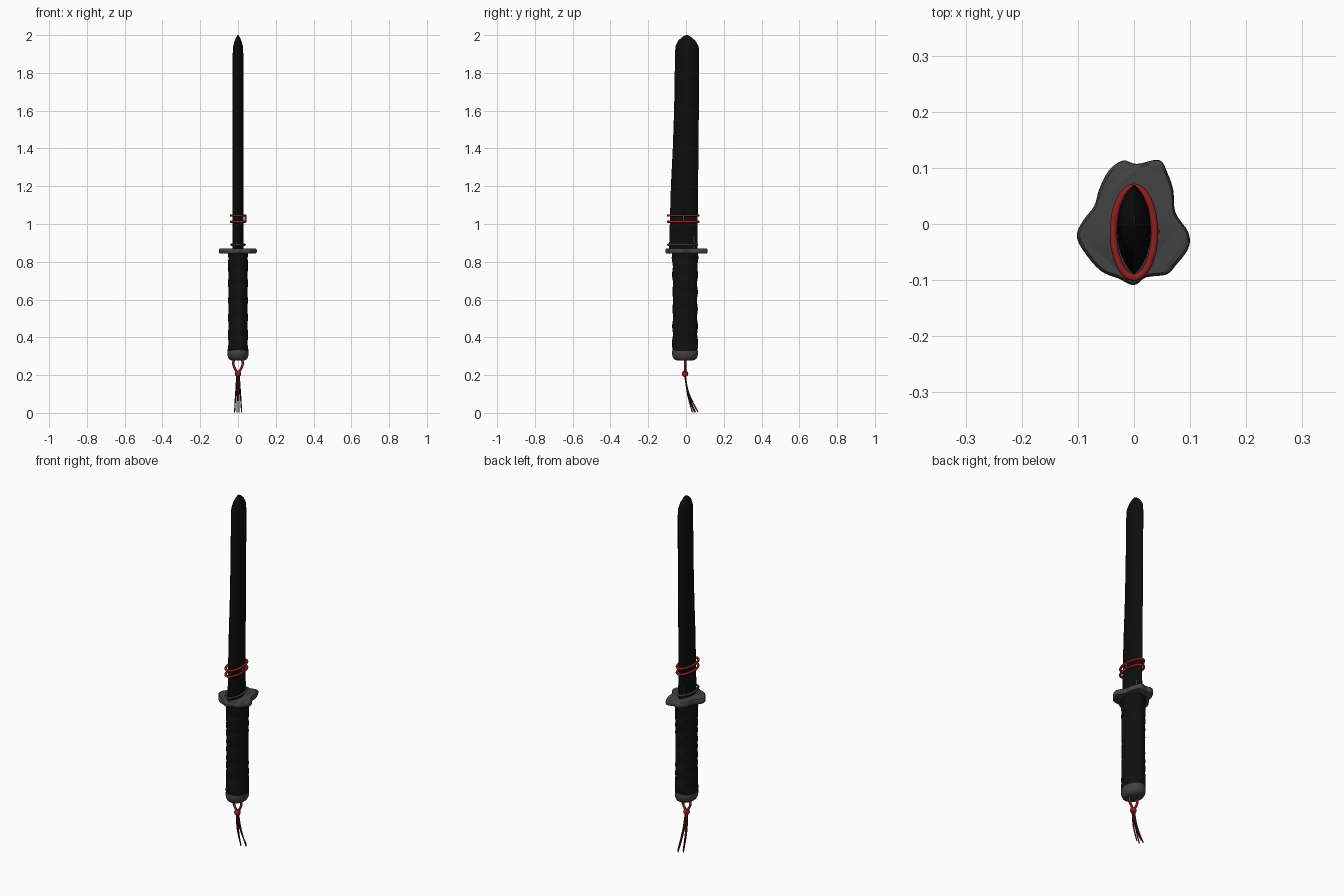
import bpy, bmesh, math
from mathutils import Vector

cube = bpy.data.objects.get("Cube")
if cube:
    bpy.data.objects.remove(cube, do_unlink=True)


def material(name, rgb, rough=0.6):
    m = bpy.data.materials.new(name)
    m.use_nodes = True
    m.diffuse_color = (*rgb, 1)
    bsdf = m.node_tree.nodes["Principled BSDF"]
    bsdf.inputs["Base Color"].default_value = (*rgb, 1)
    bsdf.inputs["Roughness"].default_value = rough
    return m


BLACK = material("scabbard black", (0.004, 0.004, 0.004))
WRAP = material("wrap black", (0.005, 0.005, 0.005))
GREY = material("dark iron grey", (0.055, 0.055, 0.055))
RED = material("cord red", (0.27, 0.014, 0.016))
DARK_RED = material("tassel dark red", (0.10, 0.008, 0.010))
TAU = 2 * math.pi


def finish(bm, name, mat, angle=40):
    bmesh.ops.recalc_face_normals(bm, faces=bm.faces)
    me = bpy.data.meshes.new(name)
    bm.to_mesh(me)
    bm.free()
    ob = bpy.data.objects.new(name, me)
    bpy.context.collection.objects.link(ob)
    me.materials.append(mat)
    bpy.ops.object.select_all(action="DESELECT")
    ob.select_set(True)
    bpy.context.view_layer.objects.active = ob
    bpy.ops.object.shade_smooth_by_angle(angle=math.radians(angle))
    return ob


def loft(name, rings, mat, angle=40):
    """Skin a list of equal-length point rings and cap both ends."""
    bm = bmesh.new()
    rows = [[bm.verts.new(p) for p in ring] for ring in rings]
    n = len(rows[0])
    for a, b in zip(rows, rows[1:]):
        for i in range(n):
            j = (i + 1) % n
            bm.faces.new((a[i], a[j], b[j], b[i]))
    bm.faces.new(rows[0])
    bm.faces.new(rows[-1])
    return finish(bm, name, mat, angle)


def ellipse(cy, rx, ry, z, n=48):
    return [(rx * math.cos(TAU * i / n), cy + ry * math.sin(TAU * i / n), z) for i in range(n)]


def lens(y0, y1, half, z, n=16):
    """Pointed oval between the front edge y0 and the back edge y1."""
    ring = []
    for side in (1, -1):
        for i in range(n):
            t = -math.cos(math.pi * i / n) * side
            ring.append((side * half * (1 - t * t) ** 0.8,
                         (y0 + y1) / 2 + t * (y1 - y0) / 2, z))
    return ring


def tube(name, points, radius, mat, closed=False, tip=1.0):
    cu = bpy.data.curves.new(name, "CURVE")
    cu.dimensions = "3D"
    cu.bevel_depth = radius
    cu.bevel_resolution = 2
    cu.resolution_u = 6
    cu.use_fill_caps = True
    sp = cu.splines.new("NURBS")
    sp.points.add(len(points) - 1)
    for i, (pt, p) in enumerate(zip(sp.points, points)):
        pt.co = (*p, 1)
        pt.radius = 1 + (tip - 1) * i / (len(points) - 1)
    sp.order_u = 3
    sp.use_cyclic_u = closed
    sp.use_endpoint_u = not closed
    cu.materials.append(mat)
    ob = bpy.data.objects.new(name, cu)
    bpy.context.collection.objects.link(ob)
    return ob


# Scabbard: lens sections (z, front edge, back edge, half thickness)
sections = [(0.86, -0.090, 0.060, 0.030), (1.2, -0.080, 0.064, 0.030),
            (1.4, -0.070, 0.066, 0.029), (1.6, -0.063, 0.068, 0.029),
            (1.9, -0.058, 0.070, 0.028), (1.94, -0.056, 0.067, 0.026),
            (1.97, -0.042, 0.050, 0.018), (1.99, -0.020, 0.027, 0.009),
            (2.0, -0.002, 0.010, 0.003)]
loft("scabbard", [lens(a, b, h, z) for z, a, b, h in sections], BLACK)

# Red cord turns and the grey collar around the scabbard
for name, z, cy, rx, ry, r, mat in (
        ("lower_cord", 1.012, -0.015, 0.037, 0.081, 0.0065, RED),
        ("upper_cord", 1.045, -0.015, 0.037, 0.081, 0.0065, RED),
        ("collar", 0.89, -0.018, 0.036, 0.078, 0.0055, GREY)):
    tube(name, ellipse(cy, rx, ry, z, 24), r, mat, closed=True)

# Small cord link and rear clip
tube("cord_link", [(0.038, -0.013, 1.012), (0.042, -0.013, 1.03), (0.038, -0.013, 1.045)],
     0.006, RED)
clip = [(s * 0.019, 0.042 + d, 0) for s, d in ((-1, -0.003), (1, -0.003), (1, 0.003), (-1, 0.003))]
loft("rear_clip", [[(x * w, y, z) for x, y, _ in clip]
                   for z, w in ((0.865, 1), (0.93, 1), (0.95, 0.6))], GREY, 30)

# Guard: lobed plate with softened rims
outline = [(-0.02, 0.113), (0.005, 0.107), (0.045, 0.114), (0.06, 0.09), (0.07, 0.06),
           (0.074, 0.02), (0.097, -0.015), (0.097, -0.043), (0.075, -0.073), (0.058, -0.09),
           (0.022, -0.095), (0, -0.109), (-0.028, -0.097), (-0.06, -0.083), (-0.09, -0.048),
           (-0.102, -0.02), (-0.09, 0.007), (-0.071, 0.032), (-0.062, 0.062), (-0.045, 0.095)]


def smooth_closed(pts, steps=4):
    """Closed Catmull-Rom curve through the points."""
    out, n = [], len(pts)
    for i in range(n):
        a, b, c, d = (Vector(pts[(i + k) % n]) for k in (-1, 0, 1, 2))
        for s in range(steps):
            t = s / steps
            out.append(0.5 * (2 * b + (c - a) * t + (2 * a - 5 * b + 4 * c - d) * t * t
                              + (3 * b - a - 3 * c + d) * t ** 3))
    return out


rim = smooth_closed(outline)
loft("guard", [[(p.x * s, p.y * s, z) for p in rim]
               for z, s in ((0.843, 0.95), (0.848, 0.99), (0.857, 1), (0.866, 0.99), (0.871, 0.95))],
     GREY, 50)

# Grip: crossing wrap ridges swell an oval column
rings = []
for k in range(79):
    z = 0.325 + 0.52 * k / 78
    ring = []
    for i in range(48):
        a = TAU * i / 48
        phase = TAU * (z - 0.325) / 0.09
        swell = max(math.cos(phase + 2 * a), math.cos(phase - 2 * a))
        waist = 0.96 + 0.05 * abs((z - 0.58) / 0.26) ** 2
        r = waist * (1 + 0.035 * swell)
        ring.append((0.053 * r * math.cos(a), -0.005 + 0.068 * r * math.sin(a), z))
    rings.append(ring)
loft("grip", rings, WRAP, 60)

# Pommel cap
loft("pommel", [ellipse(-0.005, 0.056 * s, 0.069 * s, z)
                for z, s in ((0.277, 0.45), (0.279, 0.7), (0.286, 0.86), (0.298, 0.96),
                             (0.312, 1), (0.325, 1), (0.333, 0.96))], GREY, 50)

# Hanging loop, knot and tassel strands
for side, label in ((1, "left"), (-1, "right")):
    tube(label + "_loop", [(side * x, -0.005, z) for x, z in
                           ((0.018, 0.295), (0.027, 0.268), (0.021, 0.24), (0.002, 0.21))],
         0.0065, RED)
bm = bmesh.new()
bmesh.ops.create_uvsphere(bm, u_segments=20, v_segments=12, radius=0.017)
bmesh.ops.translate(bm, verts=bm.verts, vec=(0, -0.005, 0.207))
finish(bm, "knot", RED, 60)
for i, (x, y) in enumerate(((-0.018, 0.05), (-0.006, 0.034), (0.006, 0.064), (0.019, 0.045))):
    tube("strand_%d" % (i + 1),
         [(x * 0.3, -0.005, 0.2), (x * 0.5, 0.002, 0.14), (x * 0.8, y * 0.42, 0.07), (x, y, 0.003)],
         0.0045, DARK_RED, tip=0.7)
